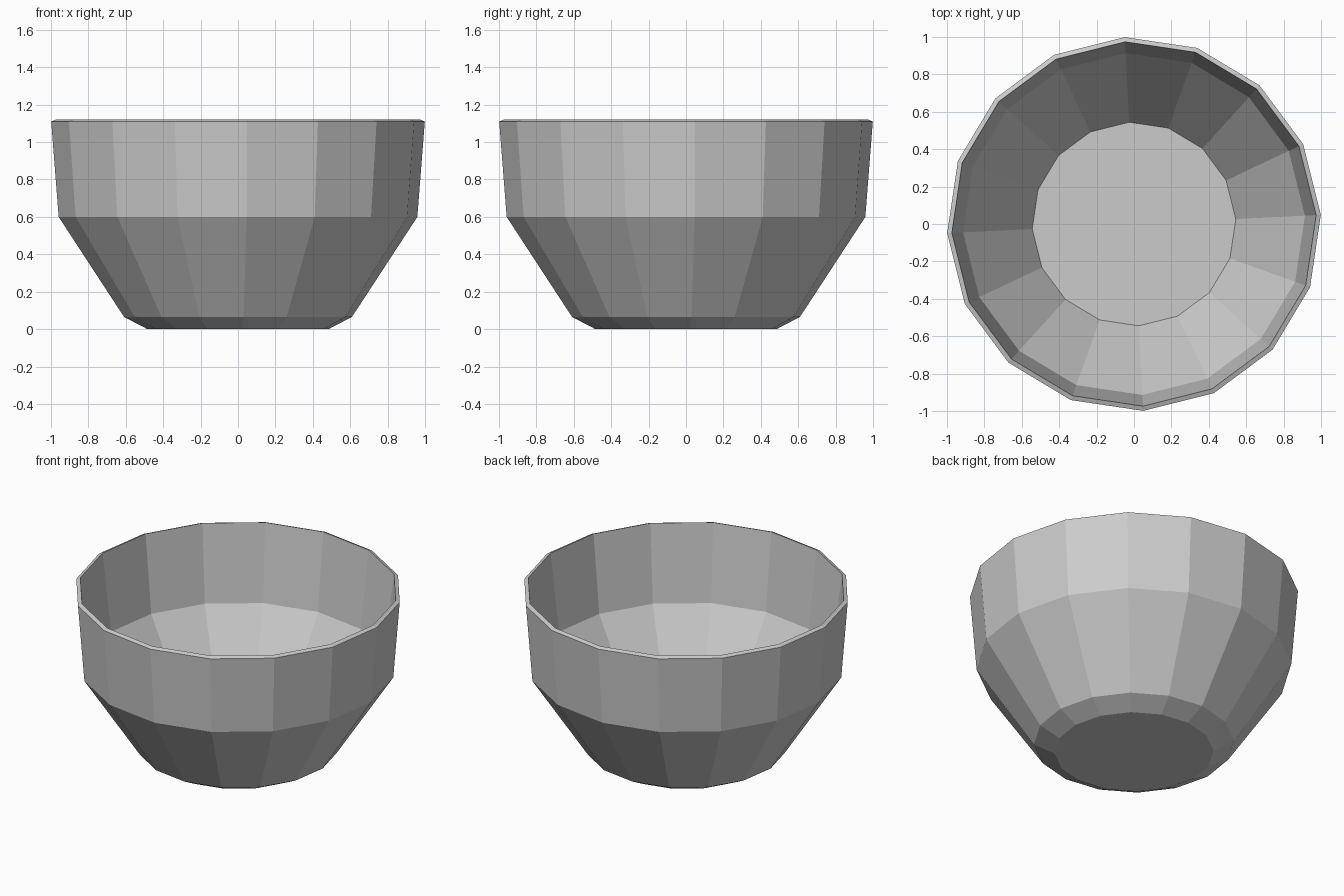
import bpy, bmesh, math

if "Cube" in bpy.data.objects:
    bpy.data.objects.remove(bpy.data.objects["Cube"])

SIDES = 16
TWIST = math.radians(2.8)

# Closed wall profile (radius, height): outside from the base up, over the rim, down the inside
PROFILE = [(0.485, 0.0), (0.61, 0.065), (0.96, 0.6), (1.0, 1.11),
           (0.975, 1.12), (0.915, 0.605), (0.545, 0.06)]


def make_ring(bm, radius, z):
    step = 2 * math.pi / SIDES
    return [bm.verts.new((radius * math.cos(TWIST + i * step),
                          radius * math.sin(TWIST + i * step), z))
            for i in range(SIDES)]


bm = bmesh.new()
rings = [make_ring(bm, r, z) for r, z in PROFILE]

# Faceted walls
for low, high in zip(rings, rings[1:]):
    for i in range(SIDES):
        j = (i + 1) % SIDES
        bm.faces.new((low[i], low[j], high[j], high[i]))

# Underside and inner floor
bm.faces.new(rings[0][::-1])
bm.faces.new(rings[-1])
bmesh.ops.recalc_face_normals(bm, faces=bm.faces)

mesh = bpy.data.meshes.new("bowl")
bm.to_mesh(mesh)
bm.free()
bpy.context.collection.objects.link(bpy.data.objects.new("bowl", mesh))
